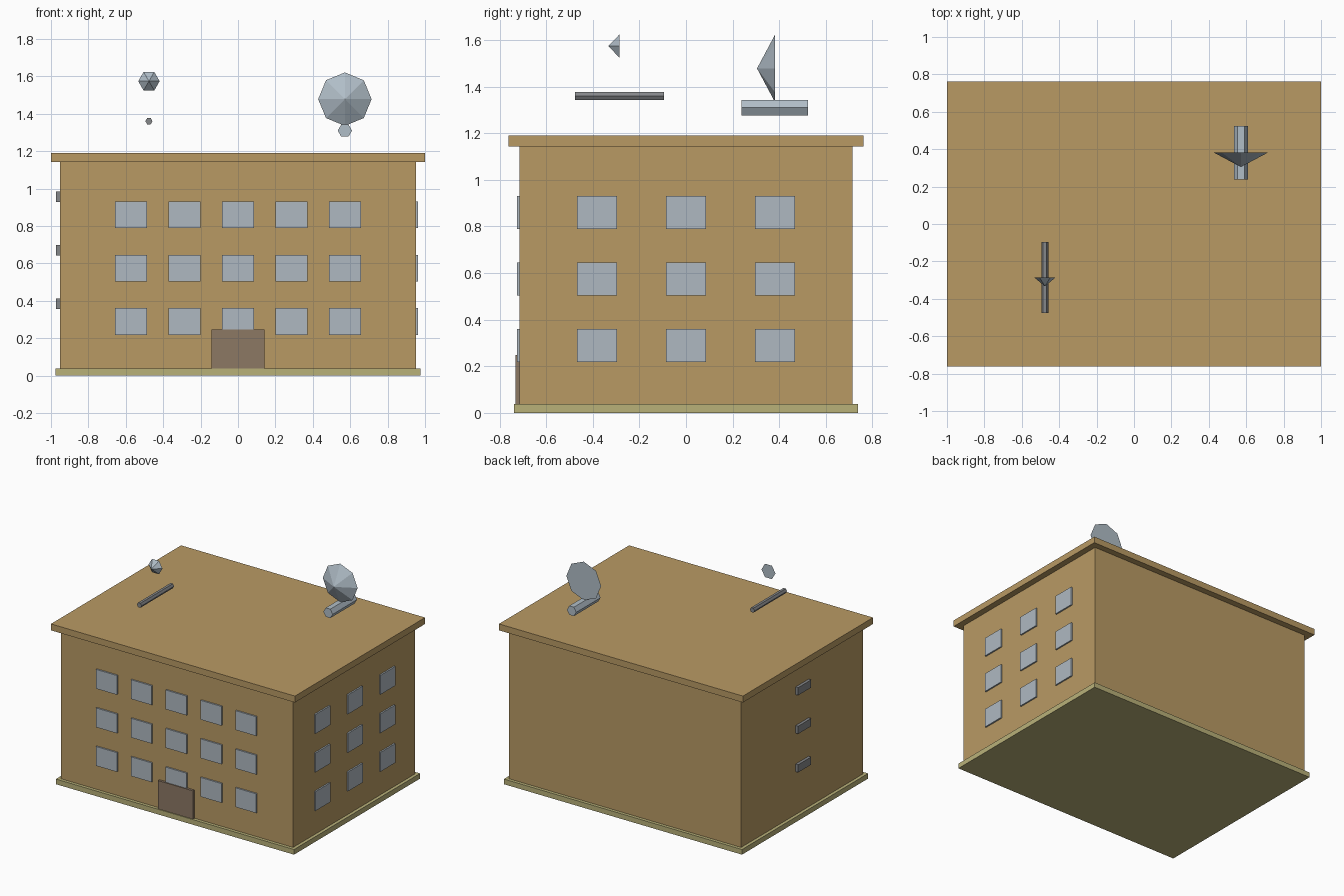
import bpy, bmesh, math

old = bpy.data.objects.get("Cube")
if old:
    bpy.data.objects.remove(old, do_unlink=True)

U = 2 / 21  # building module: the roof is 21 modules long


def material(name, hex_code):
    def linear(c):
        return c / 12.92 if c <= 0.04045 else ((c + 0.055) / 1.055) ** 2.4
    rgb = [linear(c / 255) for c in bytes.fromhex(hex_code)]
    m = bpy.data.materials.new(name)
    m.use_nodes = True
    m.diffuse_color = (*rgb, 1)
    m.node_tree.nodes["Principled BSDF"].inputs["Base Color"].default_value = (*rgb, 1)
    return m


TAN = material("tan wall", "b99a64")
OLIVE = material("olive foundation", "b9b179")
GLASS = material("window glass", "afb9c1")
BROWN = material("brown door", "8c7864")
METAL = material("light metal", "b0bdc7")
GREY = material("dark grey metal", "85878a")


def finish(name, bm, mat):
    bmesh.ops.recalc_face_normals(bm, faces=bm.faces)
    mesh = bpy.data.meshes.new(name)
    bm.to_mesh(mesh)
    bm.free()
    mesh.materials.append(mat)
    obj = bpy.data.objects.new(name, mesh)
    bpy.context.collection.objects.link(obj)
    return obj


def box(name, x, y, z, mat):
    """Box from (low, high) ranges on each axis."""
    bm = bmesh.new()
    bmesh.ops.create_cube(bm, size=1)
    for v in bm.verts:
        v.co = [r[0] if c < 0 else r[1] for r, c in zip((x, y, z), v.co)]
    return finish(name, bm, mat)


def span(centre, size):
    return centre - size / 2, centre + size / 2


def along_y(name, x, z, radius, sides, y0, y1, mat, pointed=False):
    """Prism or cone lying along y; a cone has its tip at y0."""
    bm = bmesh.new()
    angles = [math.tau * i / sides for i in range(sides)]
    ring = [bm.verts.new((x + radius * math.cos(a), y1, z + radius * math.sin(a)))
            for a in angles]
    cap = bm.faces.new(ring)
    if pointed:
        tip = bm.verts.new((x, y0, z))
        for i in range(sides):
            bm.faces.new((ring[i - 1], ring[i], tip))
    else:
        front = [bm.verts.new((v.co.x, y0, v.co.z)) for v in ring]
        bm.faces.new(front)
        for i in range(sides):
            bm.faces.new((ring[i - 1], ring[i], front[i], front[i - 1]))
    return finish(name, bm, mat)


# Main masses
WX, WY = 10 * U, 7.5 * U
BASE = 0.4 * U
box("foundation", span(0, 20.5 * U), span(0, 15.5 * U), (0, BASE), OLIVE)
box("walls", (-WX, WX), (-WY, WY), (BASE, 12 * U), TAN)
box("roof_slab", span(0, 21 * U), span(0, 16 * U), (12 * U, 12.5 * U), TAN)

# Entrance door
box("front_door", span(0, 3 * U), (-WY - 0.018, -WY), (BASE, 2.6 * U), BROWN)

# Windows and wall units, floor by floor
for floor in range(3):
    z = (3 + 3 * floor) * U + 0.003
    for col in range(-2, 3):
        box(f"front_window_{floor}_{col + 2}", span(col * 3 * U, 1.8 * U),
            (-WY - 0.011, -WY), span(z, 1.5 * U), GLASS)
    for col in range(-1, 2):
        box(f"left_window_{floor}_{col + 1}", (WX, WX + 0.011),
            span(col * 4 * U, 1.8 * U), span(z, 1.5 * U), GLASS)
    box(f"wall_unit_{floor}", (-WX - 0.021, -WX), span(0, 1.6 * U),
        span(z + U, 0.6 * U), GREY)

# Rooftop antenna equipment
along_y("small_rod", -5 * U, 1.36, 0.2 * U, 6, -5 * U, -U, GREY)
along_y("small_dish", -5 * U, 1.574, 0.6 * U, 6, -3.5 * U, -3 * U, METAL, True)
along_y("large_tube", 6 * U, 1.31, 0.4 * U, 6, 2.5 * U, 5.5 * U, METAL)
along_y("large_dish", 6 * U, 1.478, 1.5 * U, 8, 3.2 * U, 4 * U, METAL, True)
